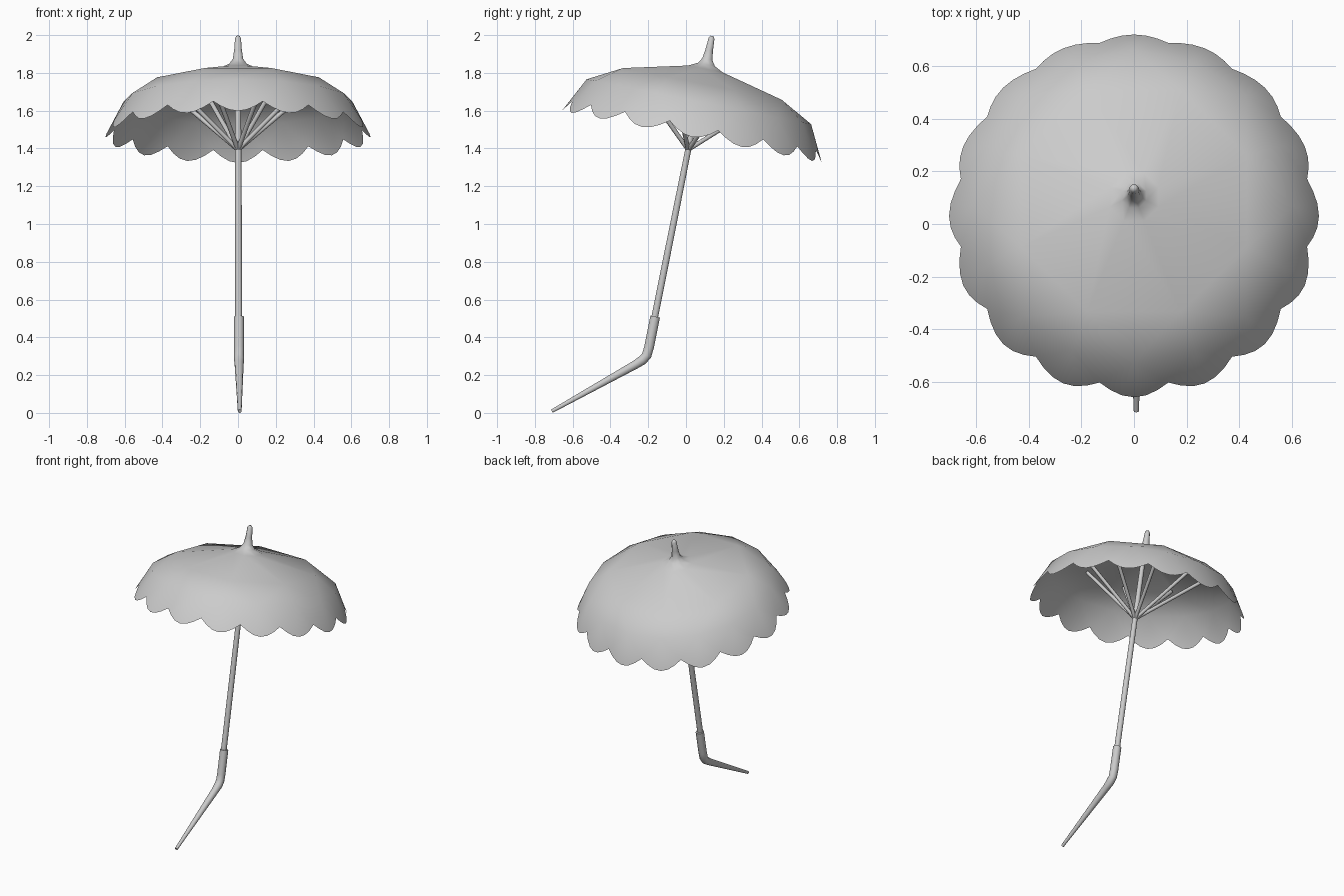
import bpy, bmesh, math
from mathutils import Vector, Matrix

if "Cube" in bpy.data.objects:
    bpy.data.objects.remove(bpy.data.objects["Cube"])

grey = bpy.data.materials.new("plain grey")
grey.use_nodes = True
GREY = (0.6, 0.6, 0.6, 1)
grey.diffuse_color = GREY
grey.node_tree.nodes["Principled BSDF"].inputs["Base Color"].default_value = GREY

# The whole parasol leans back along one axis
LEAN = Matrix.Translation((0, -0.267, 0)) @ Matrix.Rotation(-math.atan(0.2), 4, "X")


def finish(name, bm, angle):
    mesh = bpy.data.meshes.new(name)
    bm.to_mesh(mesh)
    bm.free()
    mesh.materials.append(grey)
    obj = bpy.data.objects.new(name, mesh)
    bpy.context.collection.objects.link(obj)
    bpy.ops.object.select_all(action="DESELECT")
    obj.select_set(True)
    bpy.context.view_layer.objects.active = obj
    bpy.ops.object.shade_smooth_by_angle(angle=math.radians(angle))


def tube(name, path, radii, sides=10):
    """Capped round tube that follows a path with a radius at each point."""
    bm = bmesh.new()
    path = [Vector(p) for p in path]
    rings = []
    for k, p in enumerate(path):
        along = (path[min(k + 1, len(path) - 1)] - path[max(k - 1, 0)]).normalized()
        u = along.cross(Vector((0, 1, 0.01))).normalized()
        v = along.cross(u)
        angles = [math.tau * i / sides for i in range(sides)]
        rings.append([bm.verts.new(p + radii[k] * (u * math.cos(a) + v * math.sin(a)))
                      for a in angles])
    for low, high in zip(rings, rings[1:]):
        for i in range(sides):
            j = (i + 1) % sides
            bm.faces.new((low[i], low[j], high[j], high[i]))
    bm.faces.new(rings[0])
    bm.faces.new(rings[-1])
    bmesh.ops.recalc_face_normals(bm, faces=bm.faces)
    finish(name, bm, 50)


def widen(bm, inner, outer):
    """Join a ring to one further out that has a whole multiple of its corners."""
    n, m = len(inner), len(outer) // len(inner)
    for i in range(n):
        a, b = inner[i], inner[(i + 1) % n]
        span = [outer[(i * m + k) % len(outer)] for k in range(m + 1)]
        if m == 1:
            bm.faces.new((a, span[0], span[1], b))
            continue
        for k in range(m):
            bm.faces.new((a if k < m // 2 else b, span[k], span[k + 1]))
        bm.faces.new((a, span[m // 2], b))


# Canopy with finial: radius, height along the axis and sides, from the tip outwards
profile = [(0.009, 2.038, 8), (0.017, 2.025, 8), (0.022, 1.96, 8), (0.03, 1.912, 8),
           (0.05, 1.884, 8), (0.1, 1.86, 8), (0.464, 1.779, 8), (0.606, 1.683, 16)]
LOBES = 16
RIM = LOBES * 6
START = math.pi / 8
bm = bmesh.new()


def ring_vert(r, s, a):
    return bm.verts.new((r * math.sin(a), -r * math.cos(a), s))


rings = [[ring_vert(r, s, START + math.tau * i / n) for i in range(n)] for r, s, n in profile]
# Scalloped rim
rim = []
for i in range(RIM):
    a = START + math.tau * i / RIM
    drop = abs(math.cos(a * LOBES / 2))
    rim.append(ring_vert(0.67 + 0.032 * drop, 1.554 - 0.061 * drop, a))
rings.append(rim)
for inner, outer in zip(rings, rings[1:]):
    widen(bm, inner, outer)
bm.faces.new(rings[0])
bmesh.ops.recalc_face_normals(bm, faces=bm.faces)
bm.transform(Matrix.Translation((0, 0.005, -0.003)) @ LEAN)
finish("canopy", bm, 75)

# Pole, from inside the handle up to the finial
tube("pole", [LEAN @ Vector((x, 0, s)) for x, s in ((0.004, 0.35), (0.002, 1.1), (0, 1.87))],
     [0.019, 0.018, 0.015])

# Bent, tapered handle with a sleeve around the pole
tube("handle",
     [(0.005, -0.163, 0.51), (0.005, -0.195, 0.35), (0.005, -0.208, 0.305), (0.006, -0.23, 0.28),
      (0.006, -0.265, 0.257), (0.009, -0.71, 0.009)],
     [0.027, 0.027, 0.027, 0.027, 0.024, 0.01])

# Ribs fan out from the hub to the canopy, one under each canopy corner
for k in range(8):
    a = START + math.tau * k / 8
    out = Vector((math.sin(a), -math.cos(a), 0))
    tube(f"rib_{k + 1}",
         [LEAN @ (out * 0.005 + Vector((0, 0, 1.425))), LEAN @ (out * 0.405 + Vector((0, 0, 1.775)))],
         [0.012, 0.012], 8)
